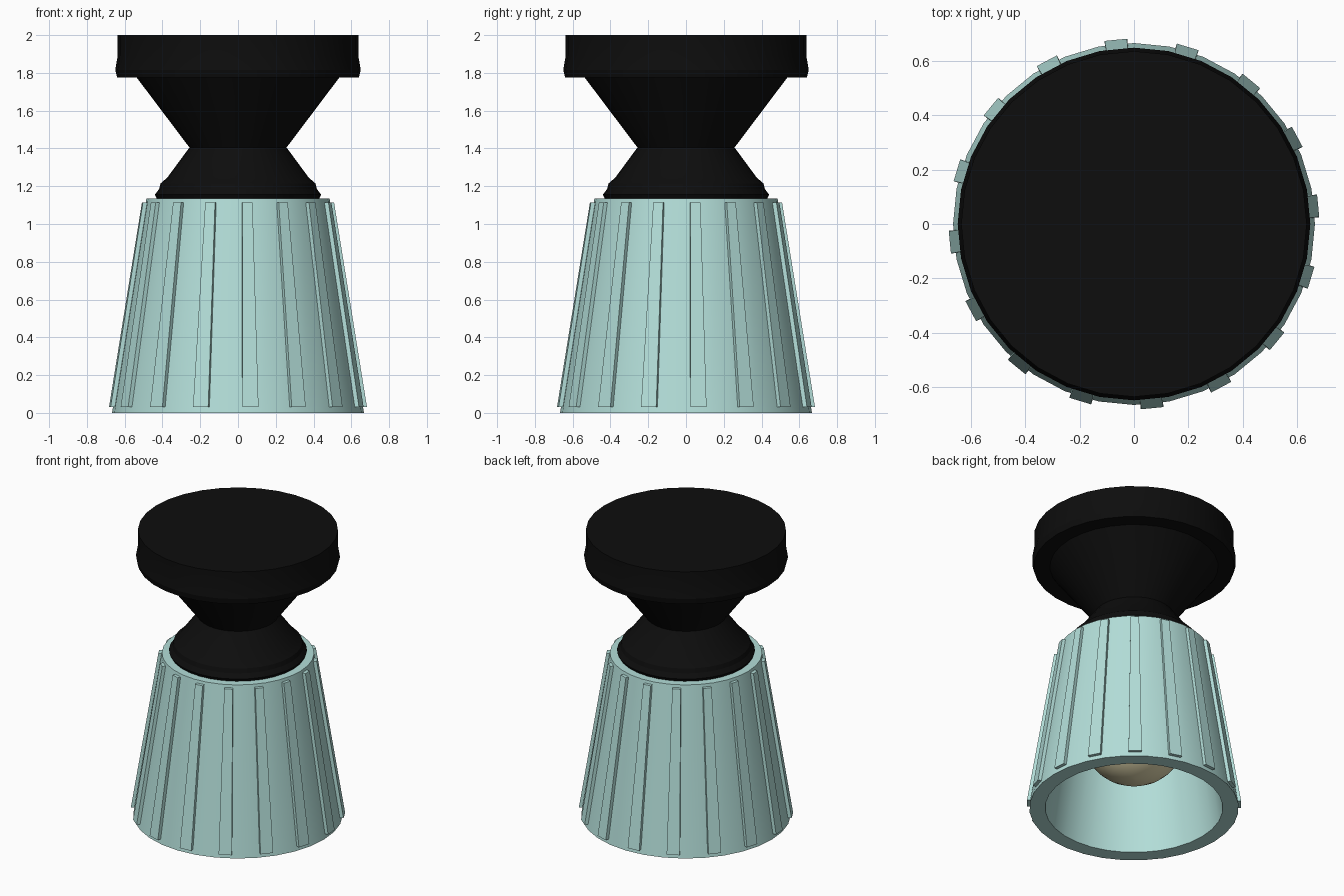
import bpy
import bmesh
import math
from mathutils import Matrix, Vector

cube = bpy.data.objects.get("Cube")
if cube:
    bpy.data.objects.remove(cube, do_unlink=True)


def material(name, rgb, roughness=0.6):
    mat = bpy.data.materials.new(name)
    mat.use_nodes = True
    mat.diffuse_color = (*rgb, 1)
    bsdf = mat.node_tree.nodes["Principled BSDF"]
    bsdf.inputs["Base Color"].default_value = (*rgb, 1)
    bsdf.inputs["Roughness"].default_value = roughness
    return mat


BLACK = material("black", (0.004, 0.004, 0.004))
TEAL = material("pale teal", (0.45, 0.73, 0.69))
CREAM = material("bulb cream", (0.75, 0.68, 0.42))
SIDES = 32


def add_object(name, bm, mat, smooth=True):
    bmesh.ops.recalc_face_normals(bm, faces=bm.faces)
    mesh = bpy.data.meshes.new(name)
    bm.to_mesh(mesh)
    bm.free()
    obj = bpy.data.objects.new(name, mesh)
    bpy.context.collection.objects.link(obj)
    mesh.materials.append(mat)
    if smooth:
        bpy.ops.object.select_all(action="DESELECT")
        obj.select_set(True)
        bpy.context.view_layer.objects.active = obj
        bpy.ops.object.shade_smooth_by_angle(angle=math.radians(20))
    return obj


def lathe(name, profile, mat, closed=False):
    """Turn an (r, z) profile about z; open profiles get flat end caps."""
    bm = bmesh.new()
    rings = []
    for r, z in profile:
        rings.append([bm.verts.new((r * math.cos(a), r * math.sin(a), z))
                      for a in (math.tau * i / SIDES for i in range(SIDES))])
    pairs = list(zip(rings, rings[1:]))
    if closed:
        pairs.append((rings[-1], rings[0]))
    for low, high in pairs:
        for i in range(SIDES):
            j = (i + 1) % SIDES
            bm.faces.new((low[i], low[j], high[j], high[i]))
    if not closed:
        bm.faces.new(rings[0])
        bm.faces.new(rings[-1])
    return add_object(name, bm, mat)


# Hollow tapered shade with a thick wall
BASE_R, TOP_R, SHADE_H = 0.667, 0.485, 1.135
lathe("shade", [(BASE_R, 0), (TOP_R, SHADE_H), (0.41, SHADE_H), (0.566, 0)],
      TEAL, closed=True)

# Raised ribs, narrowing with the shade
RIBS = 16
bm = bmesh.new()
for k in range(RIBS):
    turn = Matrix.Rotation(math.tau * (k + 0.25) / RIBS, 3, "Z")
    ends = []
    for z, half in ((0.03, 0.042), (1.115, 0.027)):
        r = BASE_R + (TOP_R - BASE_R) * z / SHADE_H
        ends.append([bm.verts.new(turn @ Vector((r + d, s * half, z)))
                     for d, s in ((-0.03, -1), (0.02, -1), (0.02, 1), (-0.03, 1))])
    low, high = ends
    bm.faces.new(low)
    bm.faces.new(high)
    for i in range(4):
        j = (i + 1) % 4
        bm.faces.new((low[i], low[j], high[j], high[i]))
add_object("shade_ribs", bm, TEAL, smooth=False)

# Mount: rounded collar, pinched waist, flared cone
lathe("mount", [(0.43, 1.135), (0.44, 1.155), (0.418, 1.185), (0.41, 1.215),
                (0.375, 1.245), (0.257, 1.405), (0.54, 1.78)], BLACK)

# Ceiling plate with a flared lower edge
lathe("ceiling_plate", [(0.64, 1.775), (0.65, 1.815), (0.637, 1.89),
                        (0.637, 2.0)], BLACK)

# Bulb: a globe running into a neck
CENTRE, RADIUS = 0.55, 0.34
bulb = []
for i in range(13):
    a = math.radians(-88 + i * 11.5)
    bulb.append((RADIUS * math.cos(a), CENTRE + RADIUS * math.sin(a)))
bulb += [(0.15, 0.93), (0.14, 1.14)]
lathe("bulb", bulb, CREAM)
